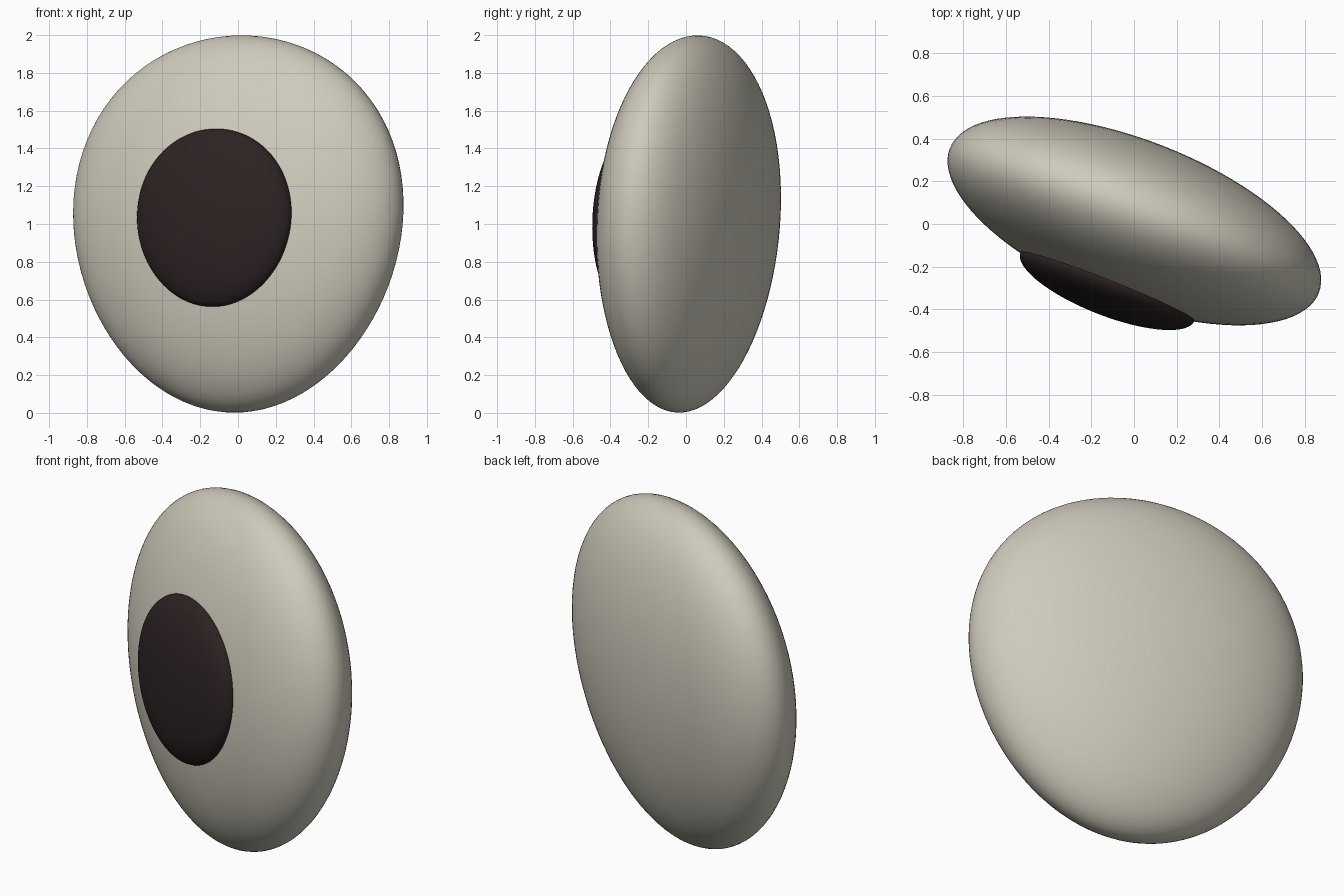
import bpy, math
from mathutils import Matrix, Vector

if "Cube" in bpy.data.objects:
    bpy.data.objects.remove(bpy.data.objects["Cube"])


def material(name, rgb):
    m = bpy.data.materials.new(name)
    m.diffuse_color = (*rgb, 1)
    m.use_nodes = True
    m.node_tree.nodes["Principled BSDF"].inputs["Base Color"].default_value = m.diffuse_color
    return m


# Shared pose: turned about the vertical, leaning slightly backwards
POSE = Matrix.Rotation(math.radians(-21.4), 4, 'Z') @ Matrix.Rotation(math.radians(-3.5), 4, 'X')


def egg(name, centre, radii, taper, mat):
    """Smooth ellipsoid, a little wider towards the top."""
    bpy.ops.mesh.primitive_uv_sphere_add(segments=96, ring_count=48, radius=1)
    ob = bpy.context.object
    ob.name = name
    for v in ob.data.vertices:
        p = v.co.copy()
        w = 1 + taper * p.z
        p = Vector((p.x * radii[0] * w, p.y * radii[1], p.z * radii[2]))
        v.co = POSE @ p + Vector(centre)
    ob.data.materials.append(mat)
    bpy.ops.object.shade_smooth()
    return ob


# Pale eyeball
egg("eyeball", (0, 0.012, 1.0), (0.925, 0.375, 1.0), 0.08,
    material("warm_white", (0.62, 0.59, 0.50)))

# Dark iris, a flattened dome sitting on the front
egg("iris", (-0.125, -0.295, 1.033), (0.437, 0.13, 0.472), 0.03,
    material("dark_brown", (0.026, 0.016, 0.016)))
